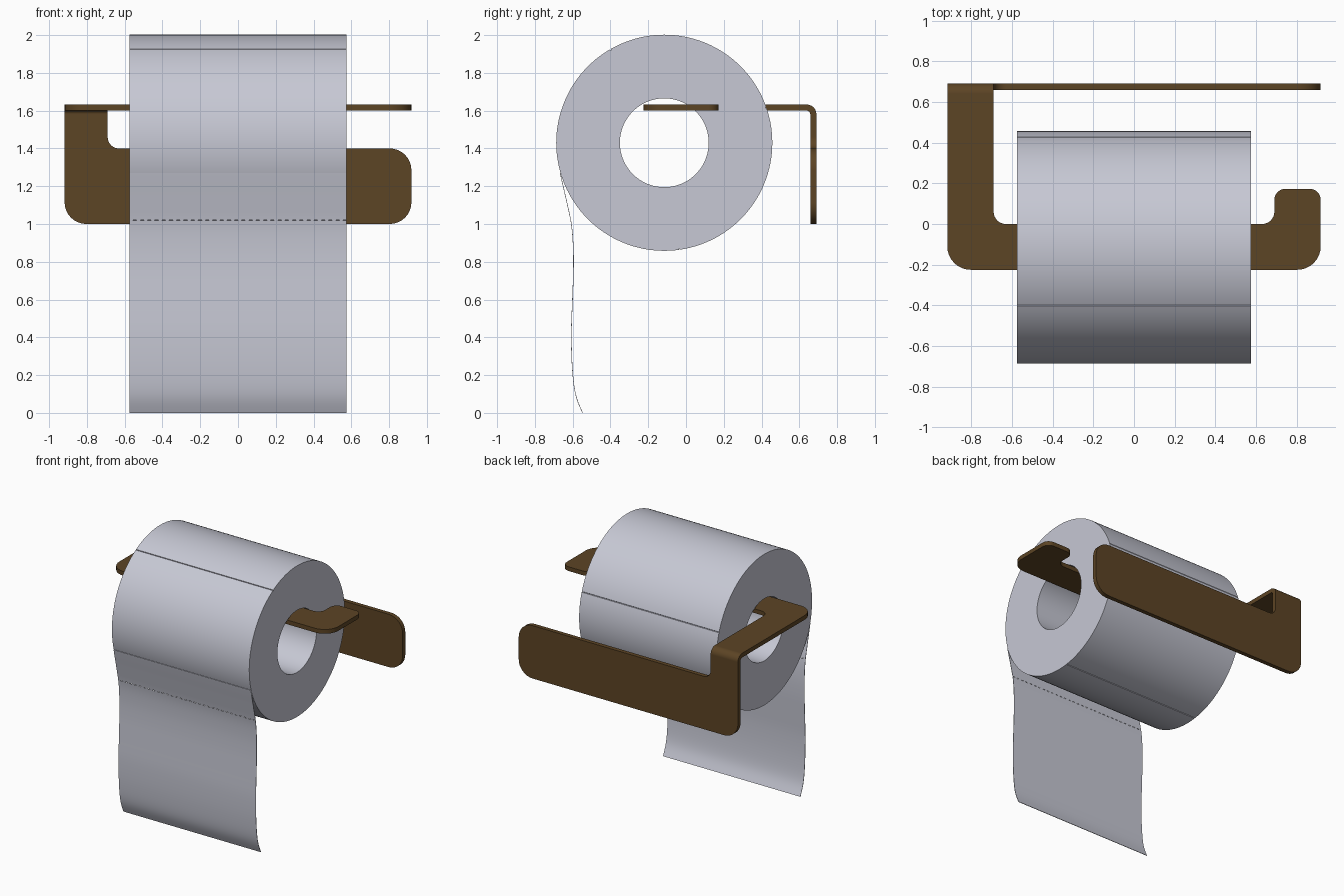
import bpy, bmesh, math
from mathutils import Vector

cube = bpy.data.objects.get("Cube")
if cube:
    bpy.data.objects.remove(cube, do_unlink=True)


def material(name, colour):
    m = bpy.data.materials.new(name)
    m.use_nodes = True
    m.diffuse_color = (*colour, 1)
    m.node_tree.nodes["Principled BSDF"].inputs["Base Color"].default_value = (*colour, 1)
    return m


paper = material("pale grey paper", (0.57, 0.58, 0.66))
bronze = material("brown bronze", (0.108, 0.058, 0.018))


def finish(name, bm, mat, thickness=0.0, offset=-1.0):
    """Turn a bmesh into a smooth-shaded object, thickened if asked."""
    me = bpy.data.meshes.new(name)
    bm.to_mesh(me)
    bm.free()
    me.materials.append(mat)
    ob = bpy.data.objects.new(name, me)
    bpy.context.scene.collection.objects.link(ob)
    bpy.ops.object.select_all(action='DESELECT')
    ob.select_set(True)
    bpy.context.view_layer.objects.active = ob
    if thickness:
        mod = ob.modifiers.new("thickness", 'SOLIDIFY')
        mod.thickness = thickness
        mod.offset = offset
        mod.use_even_offset = True
        bpy.ops.object.modifier_apply(modifier=mod.name)
    bpy.ops.object.shade_smooth_by_angle(angle=math.radians(30))
    return ob


def rounded(corners, steps=8):
    """Outline with each (x, y, radius) right-angle corner filleted."""
    pts = []
    n = len(corners)
    for i, (x, y, r) in enumerate(corners):
        p = Vector((x, y))
        a = (Vector(corners[i - 1][:2]) - p).normalized() * r
        b = (Vector(corners[(i + 1) % n][:2]) - p).normalized() * r
        centre = p + a + b
        for k in range(steps + 1):
            t = k / steps * math.pi / 2
            pts.append(centre - b * math.cos(t) - a * math.sin(t))
    return pts


# Roll: hollow cylinder with fine perforation grooves
CY, CZ, R, HOLE, HALF = -0.115, 1.43, 0.572, 0.235, 0.575
groove = 0.005
angles = [(2 * math.pi * i / 128, R) for i in range(128)]
for deg in (120, 19, -82):
    c = math.radians(deg) % (2 * math.pi)
    angles = [a for a in angles if abs(a[0] - c) > 2 * groove]
    angles += [(c - groove, R), (c, R - 0.008), (c + groove, R)]
angles.sort()

bm = bmesh.new()
rings = []
for a, r in angles:
    rings.append([bm.verts.new((x, CY + q * math.cos(a), CZ + q * math.sin(a)))
                  for x, q in ((-HALF, r), (HALF, r), (HALF, HOLE), (-HALF, HOLE))])
for i, ring in enumerate(rings):
    prev = rings[i - 1]
    for k in range(4):
        j = (k + 1) % 4
        bm.faces.new((prev[k], prev[j], ring[j], ring[k]))
bmesh.ops.recalc_face_normals(bm, faces=bm.faces)
finish("paper_roll", bm, paper)

# Hanging sheet: gently waved strip with a perforated tear line
path = [Vector(p) for p in (
    (-0.682, 1.36), (-0.666, 1.27), (-0.632, 1.12), (-0.607, 1.0), (-0.597, 0.88),
    (-0.596, 0.75), (-0.601, 0.6), (-0.607, 0.42), (-0.602, 0.24),
    (-0.585, 0.1), (-0.547, 0.0), (-0.50, -0.09))]
curve = []
for p0, p1, p2, p3 in zip(path, path[1:], path[2:], path[3:]):
    for k in range(6):
        t = k / 6
        curve.append(0.5 * (2 * p1 + (p2 - p0) * t + (2 * p0 - 5 * p1 + 4 * p2 - p3) * t ** 2
                            + (3 * p1 - p0 - 3 * p2 + p3) * t ** 3))
curve.append(path[-2])

bm = bmesh.new()
cols = 60
rows = [[bm.verts.new((HALF * (2 * c / cols - 1), p.x, p.y)) for c in range(cols + 1)]
        for p in curve]
for upper, lower in zip(rows, rows[1:]):
    for c in range(cols):
        bm.faces.new((lower[c], lower[c + 1], upper[c + 1], upper[c]))
tear = 1.02
for z in (tear - 0.002, tear + 0.002):
    bmesh.ops.bisect_plane(bm, geom=bm.verts[:] + bm.edges[:] + bm.faces[:],
                           plane_co=(0, 0, z), plane_no=(0, 0, 1))
slots = []
for f in bm.faces:
    c = f.calc_center_median()
    column = int((c.x / HALF + 1) * cols / 2)
    if abs(c.z - tear) < 0.002 and column % 2:
        slots.append(f)
bmesh.ops.delete(bm, geom=slots, context='FACES')
finish("hanging_sheet", bm, paper, 0.003, 0.0)

# Holder: one flat cut plate, folded at the top of the back upright
BACK, BASE, TOP, BEND, PLATE = 0.69, 1.0, 1.632, 0.05, 0.032
rise = TOP - BASE - BEND
arc = BEND * math.pi / 2


def run(y):
    """Distance along the unfolded plate of a point on the top at depth y."""
    return rise + arc + BACK - BEND - y


W, INNER = 0.918, 0.69
outline = rounded([
    (-W, 0, 0.115), (W, 0, 0.115), (W, 0.4, 0.115), (-INNER, 0.4, 0.06),
    (-INNER, run(0), 0.06), (INNER, run(0), 0.06),
    (INNER, run(0.173), 0.055), (W, run(0.173), 0.055),
    (W, run(-0.225), 0.115), (-W, run(-0.225), 0.115)])
bm = bmesh.new()
bm.faces.new([bm.verts.new((p.x, p.y, 0)) for p in outline])
folds = 10
for k in range(folds + 1):
    bmesh.ops.bisect_plane(bm, geom=bm.verts[:] + bm.edges[:] + bm.faces[:],
                           plane_co=(0, rise + arc * k / folds, 0), plane_no=(0, 1, 0))
for v in bm.verts:
    d = v.co.y
    if d <= rise:
        y, z = BACK, BASE + d
    elif d < rise + arc:
        t = (d - rise) / BEND
        y = BACK - BEND + BEND * math.cos(t)
        z = BASE + rise + BEND * math.sin(t)
    else:
        y, z = BACK - BEND - (d - rise - arc), TOP
    v.co = (v.co.x, y, z)
bmesh.ops.reverse_faces(bm, faces=bm.faces[:])
bm.normal_update()
holder = finish("wall_holder", bm, bronze, PLATE)
weighted = holder.modifiers.new("flat faces", 'WEIGHTED_NORMAL')
weighted.keep_sharp = True
